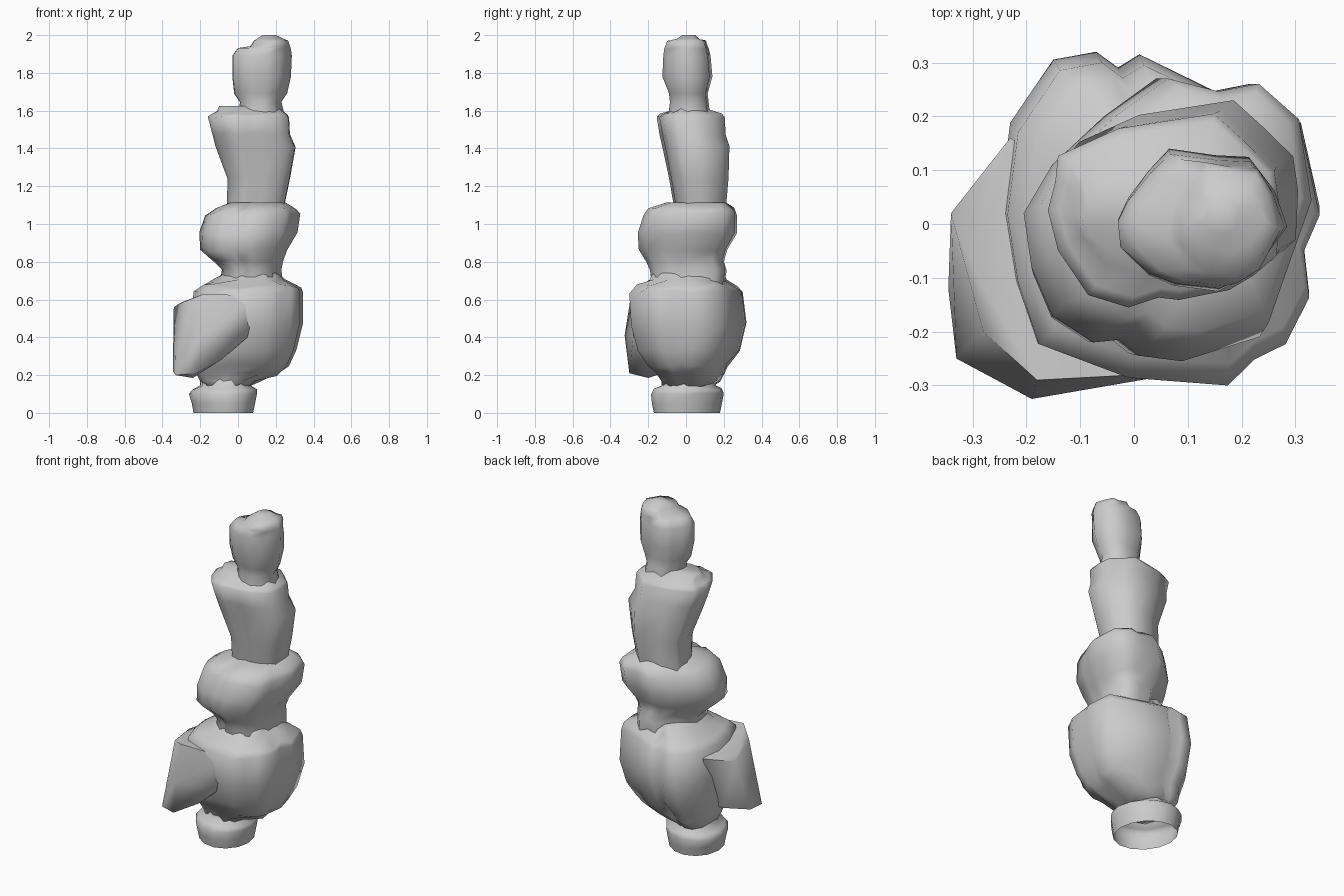
import bpy
import bmesh
import math
import random

random.seed(4)

default_cube = bpy.data.objects.get("Cube")
if default_cube:
    bpy.data.objects.remove(default_cube, do_unlink=True)

# One plain stone colour
stone = bpy.data.materials.new("stone grey")
stone.use_nodes = True
stone_colour = (0.6, 0.6, 0.6, 1)
stone.diffuse_color = stone_colour
stone.node_tree.nodes["Principled BSDF"].inputs["Base Color"].default_value = stone_colour


def finish(name, bm, crease_degrees=72):
    """Turn a bmesh into a named stone object with soft shading."""
    mesh = bpy.data.meshes.new(name)
    bm.to_mesh(mesh)
    bm.free()
    mesh.materials.append(stone)
    obj = bpy.data.objects.new(name, mesh)
    bpy.context.collection.objects.link(obj)
    bpy.ops.object.select_all(action="DESELECT")
    obj.select_set(True)
    bpy.context.view_layer.objects.active = obj
    bpy.ops.object.shade_smooth_by_angle(angle=math.radians(crease_degrees))


def stretch(value, old_low, old_high, low, high):
    return low + (value - old_low) / (old_high - old_low) * (high - low)


def loft_rock(name, outline, rings, jitter=0.008, closed_bottom=True):
    """Stack copies of an outline, each fitted to (z, x min, x max, y min, y max)."""
    xs = [point[0] for point in outline]
    ys = [point[1] for point in outline]
    bm = bmesh.new()
    loops = []
    for index, (z, left, right, front, back) in enumerate(rings):
        is_end = index in (0, len(rings) - 1)
        loop = []
        for x, y in outline:
            wobble = 0 if is_end else random.uniform(-jitter, jitter)
            loop.append(bm.verts.new((
                stretch(x, min(xs), max(xs), left, right),
                stretch(y, min(ys), max(ys), front, back),
                z + wobble)))
        loops.append(loop)
    count = len(outline)
    for lower, upper in zip(loops, loops[1:]):
        for i in range(count):
            j = (i + 1) % count
            bm.faces.new((lower[i], lower[j], upper[j], upper[i]))
    if closed_bottom:
        bm.faces.new(list(reversed(loops[0])))
    bm.faces.new(loops[-1])
    finish(name, bm)


def hull_rock(name, points):
    """Wrap a few corner points in a convex stone."""
    bm = bmesh.new()
    for point in points:
        bm.verts.new(point)
    result = bmesh.ops.convex_hull(bm, input=bm.verts)
    unused = [v for v in result["geom_interior"] if isinstance(v, bmesh.types.BMVert)]
    bmesh.ops.delete(bm, geom=unused, context="VERTS")
    bmesh.ops.recalc_face_normals(bm, faces=bm.faces)
    finish(name, bm, crease_degrees=55)


# Slightly skewed round foot stone with a pinched neck, hollow underneath
sides = 14
skew = 0.13
oval = [(math.cos(math.tau * i / sides), math.sin(math.tau * i / sides - skew))
        for i in range(sides)]
loft_rock("foot_stone", oval, [
    (0, -.235, .08, -.17, .18),
    (.05, -.245, .09, -.18, .19),
    (.1, -.26, .1, -.185, .2),
    (.125, -.24, .1, -.17, .19),
    (.145, -.2, .065, -.13, .155),
    (.2, -.2, .07, -.13, .155),
], jitter=0.004, closed_bottom=False)

# Large lower boulder
loft_rock("lower_boulder", [
    (-.25, .03), (-.23, -.1), (-.19, -.22), (-.02, -.285), (.17, -.3), (.22, -.25),
    (.28, -.22), (.325, -.13), (.315, -.04), (.345, .03), (.31, .19), (.15, .25),
    (.01, .32), (-.03, .295), (-.07, .325), (-.15, .31), (-.23, .19),
], [
    (.14, -.18, .06, -.12, .14),
    (.17, -.2, .11, -.13, .18),
    (.205, -.22, .22, -.16, .205),
    (.25, -.23, .27, -.2, .22),
    (.33, -.24, .31, -.255, .285),
    (.47, -.25, .345, -.29, .32),
    (.64, -.235, .345, -.3, .3),
    (.67, -.2, .335, -.26, .27),
    (.7, -.13, .25, -.2, .22),
    (.73, -.09, .23, -.18, .2),
    (.75, -.05, .19, -.14, .16),
], jitter=0.01)

# Slanted slab leaning against the boulder's front corner
hull_rock("side_slab", [
    (-.34, .02, .56), (-.3, -.08, .585), (-.28, -.2, .59), (-.18, -.29, .63),
    (-.23, .16, .6), (-.345, -.12, .22), (-.33, -.25, .2), (-.22, -.3, .21),
    (-.19, -.325, .41), (-.24, -.2, .185), (-.09, -.25, .28), (.05, -.28, .4),
    (.1, -.275, .62), (0, 0, .62), (-.25, 0, .25), (-.15, .1, .3),
])

# Middle boulder
loft_rock("middle_boulder", [
    (-.205, .02), (-.19, -.08), (-.15, -.17), (-.07, -.22), (-.02, -.215), (.02, -.245),
    (.1, -.255), (.25, -.21), (.285, -.11), (.31, -.04), (.335, .03), (.31, .19),
    (.23, .26), (.15, .245), (.05, .27), (-.05, .2), (-.15, .11),
], [
    (.66, -.1, .24, -.18, .2),
    (.76, -.085, .23, -.19, .215),
    (.805, -.13, .24, -.21, .2),
    (.86, -.2, .26, -.25, .22),
    (.95, -.205, .315, -.255, .27),
    (1.05, -.175, .33, -.225, .27),
    (1.08, -.12, .31, -.2, .255),
    (1.115, -.04, .25, -.1, .21),
])

# Tall upper stone, widening upwards to a flat ledge
loft_rock("upper_stone", [
    (-.16, .04), (-.14, -.04), (-.08, -.13), (0, -.155), (.06, -.135), (.1, -.14),
    (.2, -.12), (.25, -.09), (.295, -.05), (.3, .05), (.29, .12), (.23, .18),
    (.17, .235), (-.02, .205), (-.14, .15), (-.145, .1),
], [
    (1.07, -.06, .24, -.06, .21),
    (1.24, -.055, .275, -.09, .225),
    (1.41, -.12, .305, -.125, .23),
    (1.475, -.135, .275, -.14, .21),
    (1.565, -.16, .27, -.155, .205),
    (1.582, -.14, .26, -.135, .19),
    (1.6, -.11, .23, -.09, .13),
    (1.625, -.1, .2, -.06, .09),
], jitter=0.004)

# Small top stone with a stepped crown
loft_rock("top_stone", [
    (-.04, .01), (-.035, -.04), (.02, -.09), (.07, -.11), (.155, -.12), (.22, -.09),
    (.285, 0), (.26, .07), (.215, .125), (.15, .128), (.06, .14), (.02, .1), (-.02, .05),
], [
    (1.56, 0, .25, -.095, .13),
    (1.645, .01, .23, -.085, .12),
    (1.69, -.02, .26, -.09, .115),
    (1.78, -.03, .28, -.125, .14),
    (1.89, -.03, .285, -.12, .13),
    (1.93, 0, .28, -.115, .12),
    (1.94, .065, .275, -.11, .115),
    (1.97, .085, .265, -.1, .105),
    (1.98, .1, .245, -.05, .07),
    (2, .13, .2, -.02, .05),
], jitter=0.002)
